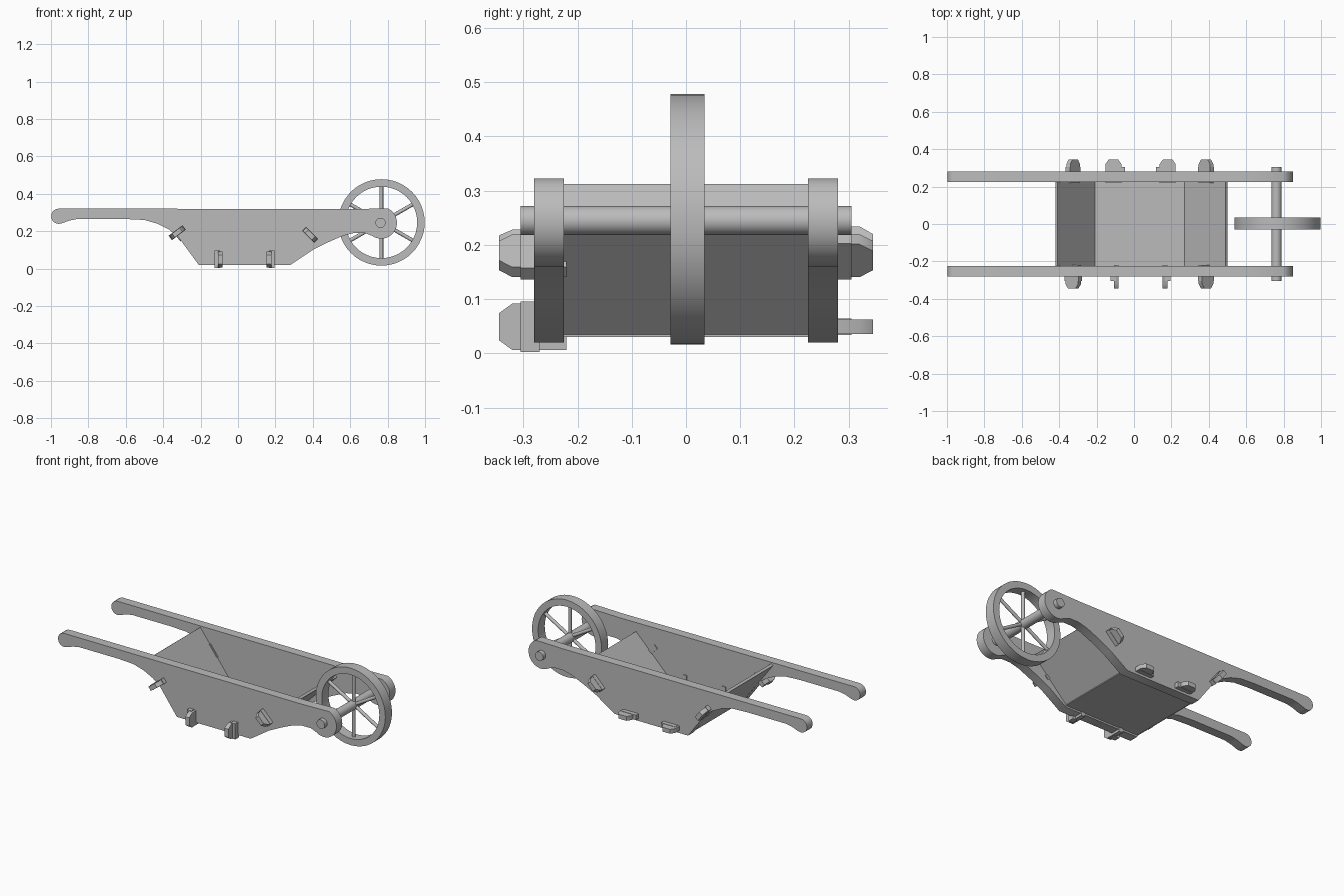
import bpy
import math
from mathutils import Matrix, Vector

if "Cube" in bpy.data.objects:
    bpy.data.objects.remove(bpy.data.objects["Cube"], do_unlink=True)

grey = bpy.data.materials.new("plain grey")
grey.use_nodes = True
COLOUR = (0.5, 0.5, 0.5, 1)
grey.diffuse_color = COLOUR
grey.node_tree.nodes["Principled BSDF"].inputs["Base Color"].default_value = COLOUR


def finish(obj, name, angle=40):
    obj.name = name
    obj.data.materials.append(grey)
    bpy.ops.object.select_all(action="DESELECT")
    obj.select_set(True)
    bpy.context.view_layer.objects.active = obj
    bpy.ops.object.shade_smooth_by_angle(angle=math.radians(angle))
    return obj


def prism(name, outline, y0, y1, angle=40):
    """Extrude a closed (x, z) outline from y0 to y1."""
    n = len(outline)
    verts = [(x, y, z) for y in (y0, y1) for x, z in outline]
    faces = [list(range(n)), list(range(2 * n - 1, n - 1, -1))]
    faces += [[i, i + n, (i + 1) % n + n, (i + 1) % n] for i in range(n)]
    mesh = bpy.data.meshes.new(name)
    mesh.from_pydata(verts, [], faces)
    obj = bpy.data.objects.new(name, mesh)
    bpy.context.collection.objects.link(obj)
    return finish(obj, name, angle)


def rod(name, start, end, radius, sides=24):
    start, end = Vector(start), Vector(end)
    axis = end - start
    bpy.ops.mesh.primitive_cylinder_add(vertices=sides, radius=radius, depth=axis.length,
                                        location=(start + end) / 2,
                                        rotation=axis.to_track_quat("Z", "Y").to_euler())
    return finish(bpy.context.object, name)


def arc(cx, cz, radius, a0, a1, steps):
    return [(cx + radius * math.cos(math.radians(a0 + (a1 - a0) * i / steps)),
             cz + radius * math.sin(math.radians(a0 + (a1 - a0) * i / steps)))
            for i in range(steps + 1)]


# Side rails: long handle, deep belly and round axle end
belly = [(0.68, 0.19), (0.62, 0.19), (0.56, 0.175), (0.48, 0.14), (0.4, 0.1),
         (0.28, 0.02), (-0.21, 0.02), (-0.32, 0.17), (-0.37, 0.21), (-0.43, 0.24),
         (-0.5, 0.26), (-0.6, 0.265), (-0.86, 0.265), (-0.9, 0.257)]
rail = [(-0.3, 0.32), (0.2, 0.32), (0.6, 0.318)]
rail += arc(0.765, 0.245, 0.085, 65, -125, 14) + belly
rail += arc(-0.958, 0.28, 0.041, -70, -270, 10)
prism("front_rail", rail, -0.28, -0.225)
prism("back_rail", rail, 0.225, 0.28)


# Tray boards between the rails
def board(name, a, b, thick):
    a, b = Vector(a), Vector(b)
    d = (b - a).normalized()
    off = Vector((-d.y, d.x)) * thick
    prism(name, [a, b, b + off, a + off], -0.227, 0.227)


board("tray_floor", (-0.21, 0.03), (0.28, 0.03), 0.015)
board("handle_end_board", (-0.42, 0.303), (-0.215, 0.03), 0.015)
board("wheel_end_board", (0.275, 0.03), (0.5, 0.255), 0.015)

# Wheel with rim, six spokes and axle
HUB = Vector((0.767, 0.003, 0.247))
bpy.ops.mesh.primitive_cylinder_add(vertices=48, radius=0.231, depth=0.063, location=HUB,
                                    rotation=(math.pi / 2, 0, 0))
rim = bpy.context.object
bpy.ops.mesh.primitive_cylinder_add(vertices=48, radius=0.191, depth=0.2, location=HUB,
                                    rotation=(math.pi / 2, 0, 0))
hole = bpy.context.object
hole.name = "rim_cutter"
cut = rim.modifiers.new("hole", "BOOLEAN")
cut.operation, cut.object = "DIFFERENCE", hole
bpy.context.view_layer.objects.active = rim
bpy.ops.object.modifier_apply(modifier=cut.name)
bpy.data.objects.remove(hole, do_unlink=True)
finish(rim, "wheel_rim")
for i in range(6):
    a = math.radians(90 + 60 * i)
    rod(f"spoke_{i + 1}", HUB, HUB + Vector((math.cos(a), 0, math.sin(a))) * 0.197, 0.01, 12)
rod("axle", (0.762, -0.305, 0.245), (0.762, 0.305, 0.245), 0.027)


# Tenons with chamfered tips, each locked by a crossing pin
def tenon(name, x, z, degrees, side):
    w, tip = 0.043, 0.345
    outline = [(-w, 0.22), (w, 0.22), (w, tip - 0.025), (w - 0.018, tip),
               (-w + 0.018, tip), (-w, tip - 0.025)]
    place = (Matrix.Translation((x, 0, z)) @ Matrix.Rotation(-math.radians(degrees), 4, "Y"))
    plate = prism(name, outline, -0.013, 0.013)
    stand = Matrix.Rotation(side * math.pi / 2, 4, "X")
    plate.data.transform(place @ stand)
    pin = prism(name + "_pin", [(-0.015, -0.047), (0.015, -0.047), (0.015, 0.047), (-0.015, 0.047)],
                *sorted((side * 0.27, side * 0.305)))
    pin.data.transform(place)


spots = [("handle_end", -0.325, 0.192, 127), ("floor_rear", -0.11, 0.049, 0),
         ("floor_fore", 0.18, 0.049, 0), ("wheel_end", 0.385, 0.18, 45)]
for label, x, z, degrees in spots:
    tenon(f"front_{label}_tenon", x, z, degrees, -1)
    shift = 0.015 if x < 0 else -0.015
    tenon(f"back_{label}_tenon", x + shift * (degrees == 0), z, degrees + 90, 1)
